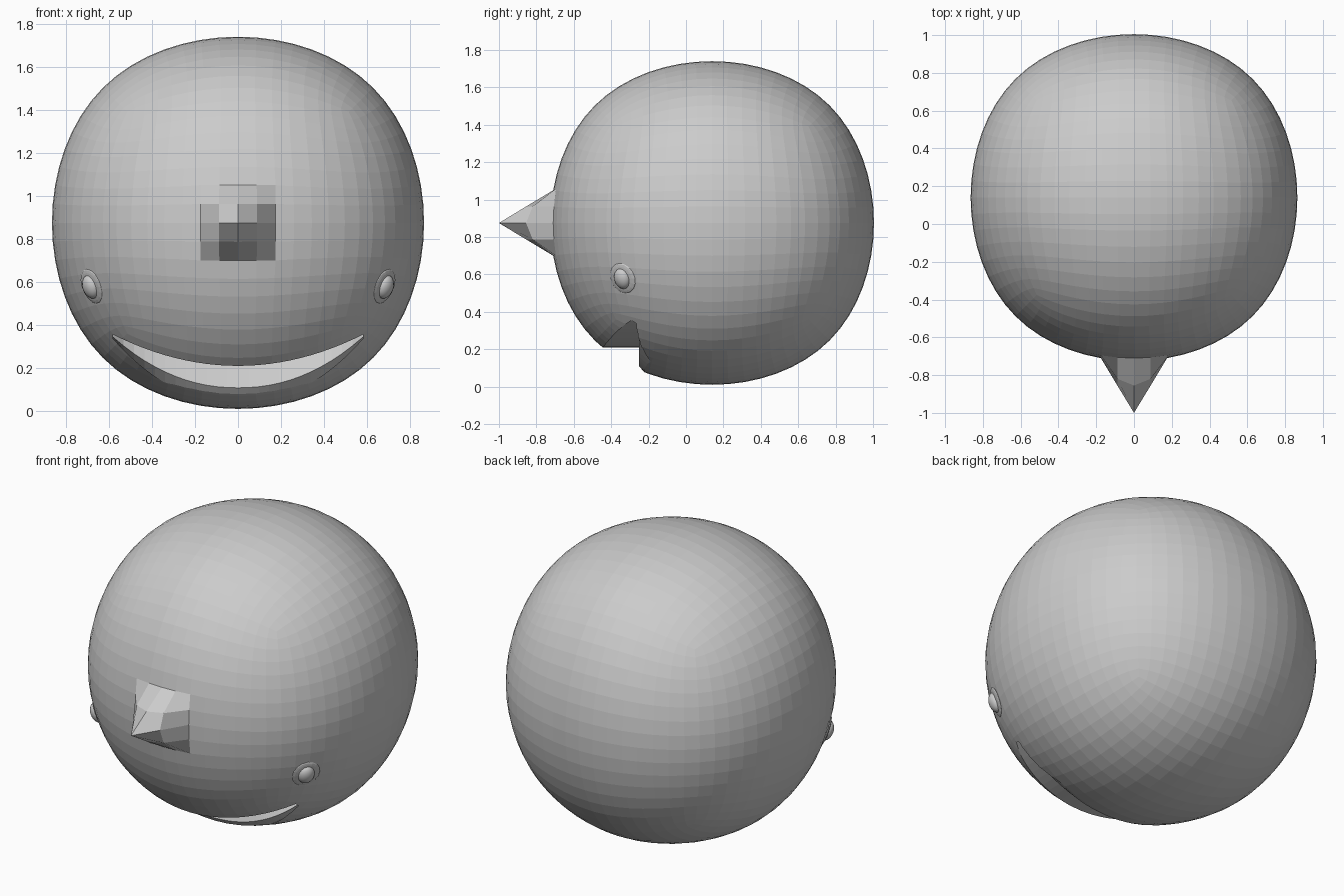
import bpy, bmesh
from mathutils import Vector, Matrix

cube = bpy.data.objects.get("Cube")
if cube:
    bpy.data.objects.remove(cube, do_unlink=True)

grey = bpy.data.materials.new("plain grey")
grey.use_nodes = True
tone = (0.6, 0.6, 0.6, 1)
grey.diffuse_color = tone
grey.node_tree.nodes["Principled BSDF"].inputs["Base Color"].default_value = tone

CENTRE = Vector((0, 0.14, 0.875))
RADIUS = 0.865


def add_object(name, bm):
    bmesh.ops.recalc_face_normals(bm, faces=bm.faces)
    mesh = bpy.data.meshes.new(name)
    bm.to_mesh(mesh)
    bm.free()
    mesh.materials.append(grey)
    obj = bpy.data.objects.new(name, mesh)
    bpy.context.collection.objects.link(obj)
    return obj


def apply_modifiers(obj):
    graph = bpy.context.evaluated_depsgraph_get()
    mesh = bpy.data.meshes.new_from_object(obj.evaluated_get(graph))
    obj.modifiers.clear()
    obj.data = mesh


# Body: a cube rounded by subdivision
bm = bmesh.new()
bmesh.ops.create_cube(bm, size=2)
body = add_object("body", bm)
body.modifiers.new("round", "SUBSURF").levels = 4
apply_modifiers(body)
reach = max(v.co.x for v in body.data.vertices)
for v in body.data.vertices:
    v.co = v.co * (RADIUS / reach) + CENTRE

# Nose: the middle of the front grid pulled out to a point
bm = bmesh.new()
bm.from_mesh(body.data)
tip = min(bm.verts, key=lambda v: v.co.y)
ring = {v for f in tip.link_faces for v in f.verts} - {tip}
outer = {v for r in ring for f in r.link_faces for v in f.verts} - ring - {tip}
step = 0.175
for v in outer:
    side = max(abs(v.co.x), abs(v.co.z - CENTRE.z))
    for axis, mid in ((0, 0), (2, CENTRE.z)):
        v.co[axis] = mid + (v.co[axis] - mid) * step / side
for v in ring:
    corner = abs(v.co.x) > 0.03 and abs(v.co.z - CENTRE.z) > 0.03
    v.co.y = -0.82 if corner else -0.855
tip.co.y = -1
bm.to_mesh(body.data)
bm.free()

# Mouth: a crescent cutter lofted across the front
bm = bmesh.new()
count = 24
sections = []
for i in range(count + 1):
    t = 2 * i / count - 1
    top = 0.21 + 0.145 * t * t
    low = 0.04 + 0.295 * abs(t) ** 2.2
    ledge = low + 0.4 * (top - low)
    points = ((-1, top), (-0.21, top), (-0.25, ledge), (-0.19, low), (-1, low))
    sections.append([bm.verts.new((0.58 * t, y, z)) for y, z in points])
for a, b in zip(sections, sections[1:]):
    for k in range(5):
        n = (k + 1) % 5
        bm.faces.new((a[k], a[n], b[n], b[k]))
bm.faces.new(sections[0])
bm.faces.new(sections[-1])
cutter = add_object("mouth_cutter", bm)
cut = body.modifiers.new("mouth", "BOOLEAN")
cut.object = cutter
cut.operation = "DIFFERENCE"
cut.solver = "EXACT"
apply_modifiers(body)
bpy.data.objects.remove(cutter, do_unlink=True)
for p in body.data.polygons:
    p.use_smooth = False


# Eyes: a flat oval rim with a small dome on each side
def add_eye(name, side, size, lift, smooth):
    out = Vector((side * 0.69, -0.485, -0.3)).normalized()
    turn = out.to_track_quat("Z", "Y").to_matrix().to_4x4()
    bm = bmesh.new()
    bmesh.ops.create_uvsphere(bm, u_segments=16, v_segments=10, radius=1)
    place = Matrix.Translation(CENTRE + out * lift) @ turn @ Matrix.Diagonal((*size, 1))
    bmesh.ops.transform(bm, matrix=place, verts=bm.verts)
    eye = add_object(name, bm)
    for p in eye.data.polygons:
        p.use_smooth = smooth


for label, side in (("left", 1), ("right", -1)):
    add_eye(label + "_eye_rim", side, (0.08, 0.085, 0.012), 0.882, False)
    add_eye(label + "_eye", side, (0.047, 0.058, 0.035), 0.887, True)
